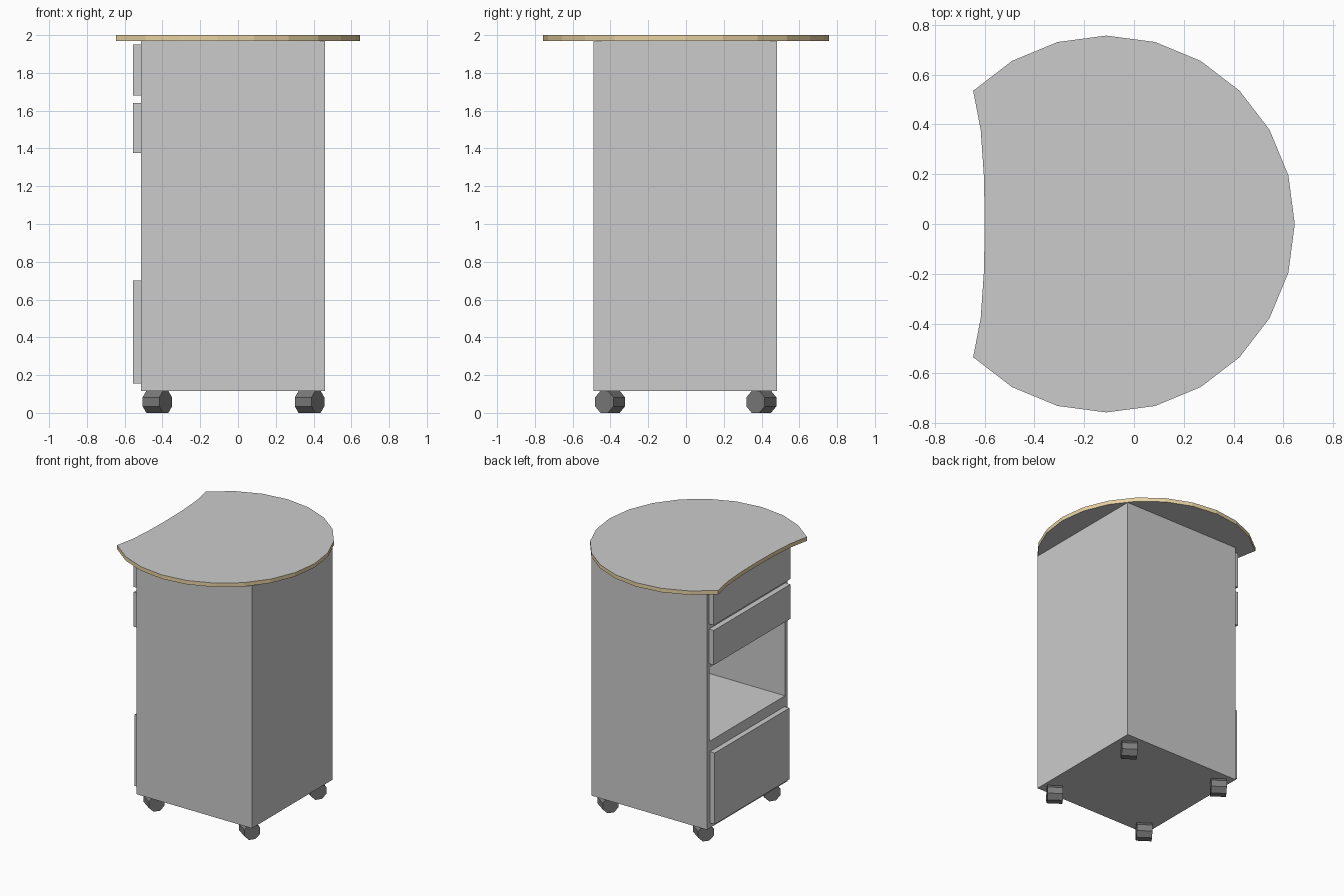
import bpy, bmesh
from math import cos, sin, pi, radians

if "Cube" in bpy.data.objects:
    bpy.data.objects.remove(bpy.data.objects["Cube"])


def material(name, rgb):
    m = bpy.data.materials.new(name)
    m.diffuse_color = (*rgb, 1)
    m.use_nodes = True
    m.node_tree.nodes["Principled BSDF"].inputs["Base Color"].default_value = m.diffuse_color
    return m


def finish(bm, name):
    bmesh.ops.recalc_face_normals(bm, faces=bm.faces)
    me = bpy.data.meshes.new(name)
    bm.to_mesh(me)
    bm.free()
    ob = bpy.data.objects.new(name, me)
    bpy.context.collection.objects.link(ob)
    return ob


def box(name, x, y, z):
    bm = bmesh.new()
    bmesh.ops.create_cube(bm, size=1)
    for v in bm.verts:
        v.co = [(a + b) / 2 + c * (b - a) for c, (a, b) in zip(v.co, (x, y, z))]
    return finish(bm, name)


wood = material("edge_wood", (0.8, 0.64, 0.37))
rubber = material("dark_rubber", (0.2, 0.2, 0.2))

FRONT_X, BACK_X = -0.514, 0.461
Y0, Y1 = -0.49, 0.482

# cabinet body with an open cubby on the drawer side
body = box("cabinet_body", (FRONT_X, BACK_X), (Y0, Y1), (0.117, 1.97))
cutter = box("cubby_cutter", (FRONT_X - 0.1, BACK_X - 0.03),
             (Y0 + 0.03, Y1 - 0.03), (0.78, 1.345))
cutter.hide_render = True
cutter.hide_viewport = True
mod = body.modifiers.new("cubby", 'BOOLEAN')
mod.operation = 'DIFFERENCE'
mod.solver = 'EXACT'
mod.object = cutter

# drawer fronts
for name, z0, z1, hw in (("lower_drawer", 0.156, 0.70, 0.45),
                         ("middle_drawer", 1.376, 1.64, 0.462),
                         ("upper_drawer", 1.68, 1.95, 0.462)):
    box(name, (-0.555, FRONT_X), (-0.004 - hw, -0.004 + hw), (z0, z1))

# round top with a shallow concave bite, wooden edge band
R, CX = 0.757, -0.111
outline = [(CX + R * cos(i * pi / 12), R * sin(i * pi / 12)) for i in range(-9, 10)]
outline += [(-0.616, 0.378), (-0.603, 0.19), (-0.60, 0), (-0.603, -0.19), (-0.616, -0.378)]
bm = bmesh.new()
base = bm.faces.new([bm.verts.new((x, y, 1.97)) for x, y in outline])
ext = bmesh.ops.extrude_face_region(bm, geom=[base], use_keep_orig=True)
for v in ext["geom"]:
    if isinstance(v, bmesh.types.BMVert):
        v.co.z = 2.0
bm.normal_update()
for f in bm.faces:
    f.material_index = 1 if abs(f.normal.z) < 0.5 else 0
top = finish(bm, "table_top")
top.data.materials.append(None)
top.data.materials.append(wood)

# caster wheels, all swivelled the same way
for i, (x, y) in enumerate([(x, y) for x in (-0.427, 0.379) for y in (-0.402, 0.399)]):
    bm = bmesh.new()
    r = 0.0585
    bmesh.ops.create_cone(bm, cap_ends=True, segments=8, radius1=r / cos(pi / 8),
                          radius2=r / cos(pi / 8), depth=0.108)
    # put a flat side on the floor if a corner points along an axis
    if max(abs(v.co.x) for v in bm.verts) > r * 1.01:
        for v in bm.verts:
            px, py = v.co.x, v.co.y
            v.co.x = px * cos(pi / 8) - py * sin(pi / 8)
            v.co.y = px * sin(pi / 8) + py * cos(pi / 8)
    wheel = finish(bm, f"caster_wheel_{i + 1}")
    wheel.rotation_euler = (0, pi / 2, radians(-35))
    wheel.location = (x, y, r)
    wheel.data.materials.append(rubber)
